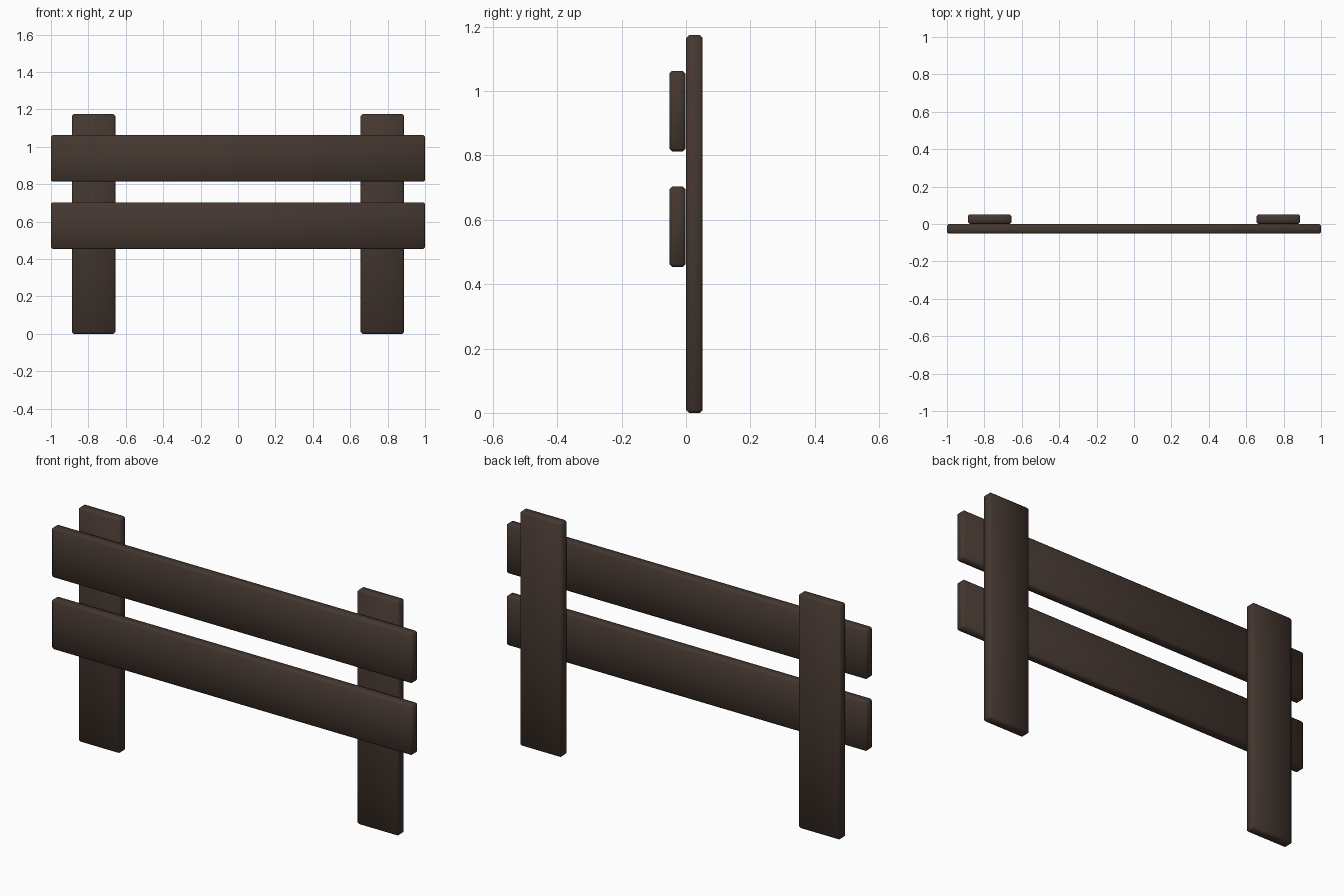
import bpy

if "Cube" in bpy.data.objects:
    bpy.data.objects.remove(bpy.data.objects["Cube"])

wood = bpy.data.materials.new("dark_brown_wood")
wood.diffuse_color = (0.058, 0.038, 0.029, 1)
wood.use_nodes = True
wood.node_tree.nodes["Principled BSDF"].inputs["Base Color"].default_value = wood.diffuse_color


def plank(name, lo, hi):
    """Box between two corners with softened edges."""
    size = [b - a for a, b in zip(lo, hi)]
    mid = [(a + b) / 2 for a, b in zip(lo, hi)]
    bpy.ops.mesh.primitive_cube_add(size=1, location=mid)
    ob = bpy.context.object
    ob.name = name
    ob.scale = size
    bpy.ops.object.transform_apply(location=False, rotation=False, scale=True)
    ob.data.materials.append(wood)
    bev = ob.modifiers.new("chamfer", 'BEVEL')
    bev.width = 0.009
    bev.segments = 1
    bpy.ops.object.modifier_apply(modifier=bev.name)
    bpy.ops.object.shade_smooth_by_angle(angle=0.9)
    return ob


# upright posts at the back
for side, x in (("left", -0.772), ("right", 0.772)):
    plank(side + "_post", (x - 0.116, 0.0, 0.0), (x + 0.116, 0.052, 1.174))

# horizontal rails on the front
for level, z in (("lower", 0.453), ("upper", 0.813)):
    plank(level + "_rail", (-1.0, -0.052, z), (1.0, -0.001, z + 0.25))
